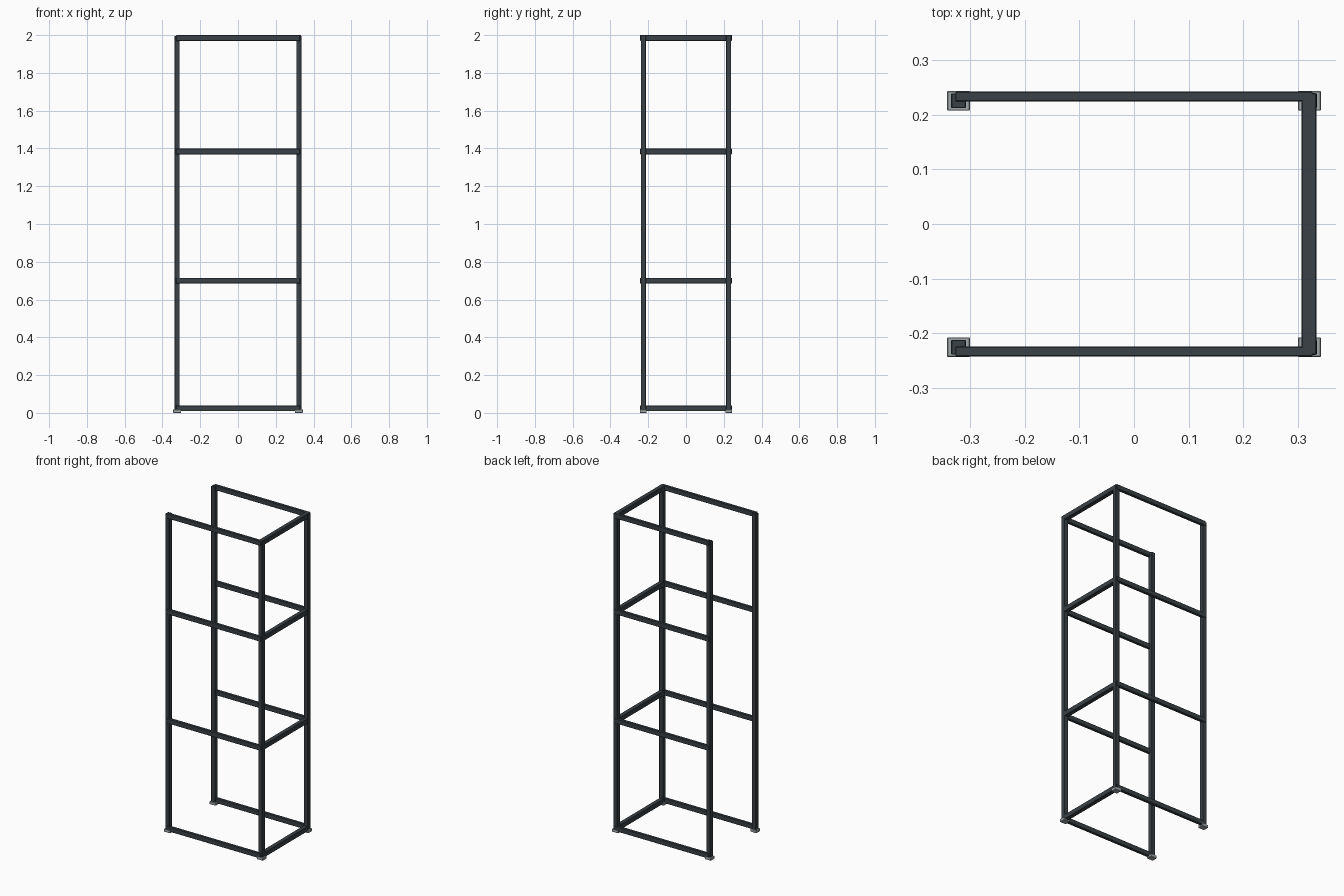
import bpy

if "Cube" in bpy.data.objects:
    bpy.data.objects.remove(bpy.data.objects["Cube"])


def material(name, color):
    m = bpy.data.materials.new(name)
    m.diffuse_color = color
    m.use_nodes = True
    m.node_tree.nodes["Principled BSDF"].inputs["Base Color"].default_value = m.diffuse_color
    return m


STEEL = material("dark_steel", (0.042, 0.052, 0.06, 1))
PAD = material("grey_pad", (0.36, 0.4, 0.41, 1))


def box(name, center, size, mat, bevel=0.0015):
    bpy.ops.mesh.primitive_cube_add(size=1, location=center)
    ob = bpy.context.object
    ob.name = name
    ob.scale = size
    bpy.ops.object.transform_apply(location=False, rotation=False, scale=True)
    mod = ob.modifiers.new("edge", 'BEVEL')
    mod.width = bevel
    mod.segments = 1
    ob.data.materials.append(mat)
    return ob


PX, PY = 0.322, 0.226          # post centres
LEVELS = (0.024, 0.70, 1.384, 1.985)   # rail heights

# Corner posts and foot pads
for sx, side in ((-1, "left"), (1, "right")):
    for sy, depth in ((-1, "front"), (1, "back")):
        box(f"post_{depth}_{side}", (sx * PX, sy * PY, 1.001),
            (0.027, 0.027, 1.99), STEEL)
        box(f"foot_{depth}_{side}", (sx * PX, sy * PY, 0.009),
            (0.042, 0.036, 0.018), PAD)

for i, z in enumerate(LEVELS):
    # Long rails along the front and back
    for sy, depth in ((-1, "front"), (1, "back")):
        box(f"rail_{depth}_{i}", (0, sy * 0.234, z), (0.655, 0.018, 0.03), STEEL)
    # Cross rails on the right side only; the left side stays open
    box(f"cross_rail_right_{i}", (0.321, 0, z), (0.027, 0.48, 0.03), STEEL)
